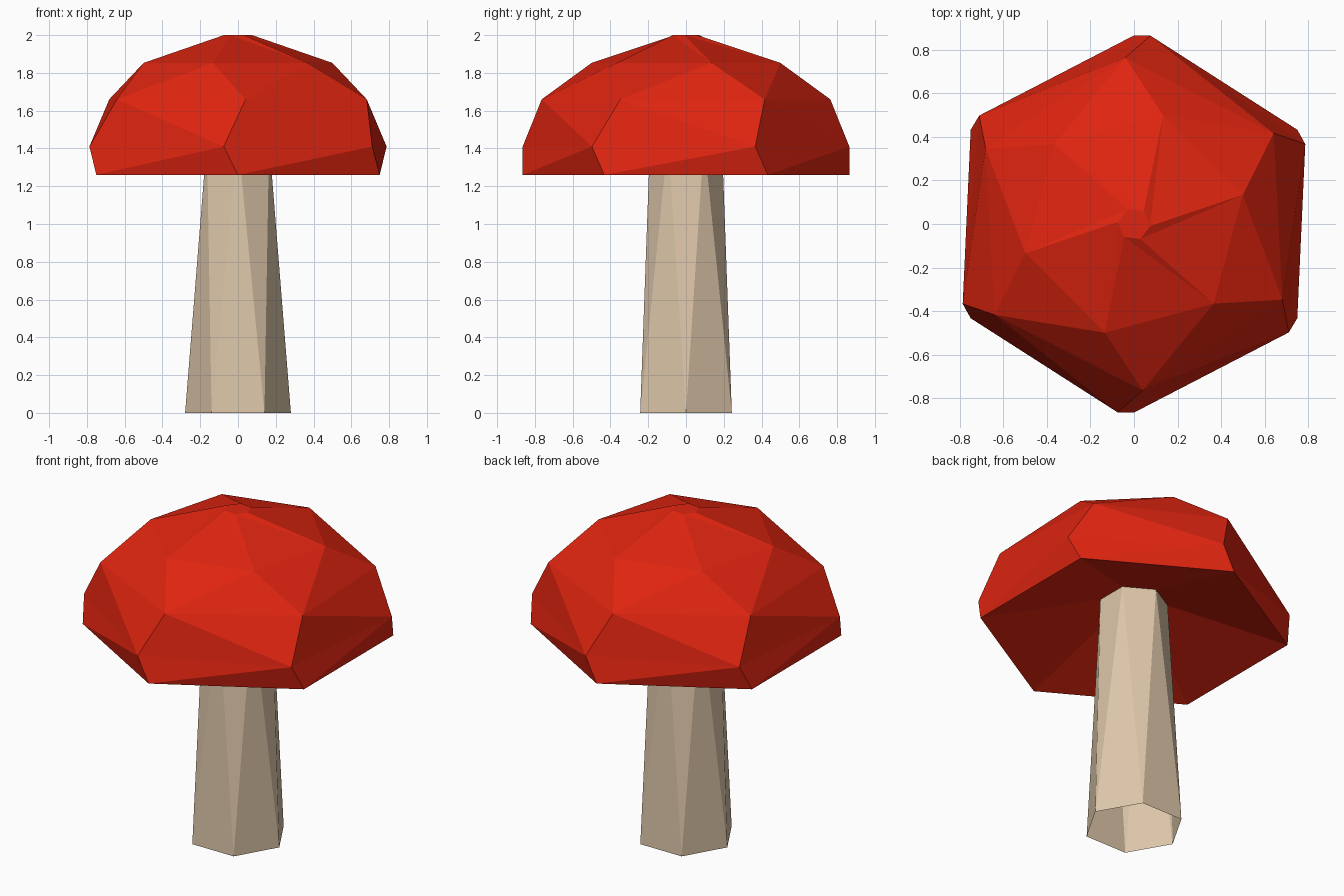
import bpy, bmesh
from math import cos, sin, radians

SIDES = 6
if "Cube" in bpy.data.objects:
    bpy.data.objects.remove(bpy.data.objects["Cube"], do_unlink=True)


def material(name, color):
    mat = bpy.data.materials.new(name)
    mat.use_nodes = True
    mat.diffuse_color = color
    node = next(n for n in mat.node_tree.nodes if n.type == 'BSDF_PRINCIPLED')
    node.inputs["Base Color"].default_value = color
    node.inputs["Roughness"].default_value = 0.9
    return mat


def ring(bm, radius, z, turn):
    angles = [radians(turn + 360 * i / SIDES) for i in range(SIDES)]
    return [bm.verts.new((radius * cos(a), radius * sin(a), z)) for a in angles]


def bridge(bm, low, high, lean):
    """Join two rings; lean picks the diagonal, zero keeps flat quads."""
    for i in range(SIDES):
        j = (i + 1) % SIDES
        a, b, c, d = low[i], low[j], high[j], high[i]
        if lean > 0:
            faces = [(a, b, c), (a, c, d)]
        elif lean < 0:
            faces = [(a, b, d), (b, c, d)]
        else:
            faces = [(a, b, c, d)]
        for f in faces:
            bm.faces.new(f)


def loft(name, sections, mat, closed):
    """Sections are (radius, height, turn in degrees, lean of band above)."""
    bm = bmesh.new()
    rings = [ring(bm, r, z, turn) for r, z, turn, lean in sections]
    for low, high, section in zip(rings, rings[1:], sections):
        bridge(bm, low, high, section[3])
    if closed:
        bm.faces.new(rings[0])
        bm.faces.new(rings[-1])
        bmesh.ops.recalc_face_normals(bm, faces=bm.faces)
    mesh = bpy.data.meshes.new(name)
    bm.to_mesh(mesh)
    bm.free()
    mesh.materials.append(mat)
    obj = bpy.data.objects.new(name, mesh)
    bpy.context.collection.objects.link(obj)
    return obj


red = material("cap red", (0.74, 0.018, 0.005, 1))
cream = material("stem cream", (0.73, 0.57, 0.40, 1))

# Tapered, faceted hollow stem
loft("stem", [(0.28, 0, 0, -1), (0.19, 1.445, 30, 0)], cream, False)

# Cap: recessed underside, rim, then twisted rings up to a small flat top
loft("cap", [
    (0.19, 1.445, 30, 0),
    (0.866, 1.26, 30, 1),
    (0.868, 1.41, 25, -1),
    (0.765, 1.66, 33, 1),
    (0.517, 1.853, 15, -1),
    (0.075, 2.0, -7, 0),
], red, True)
